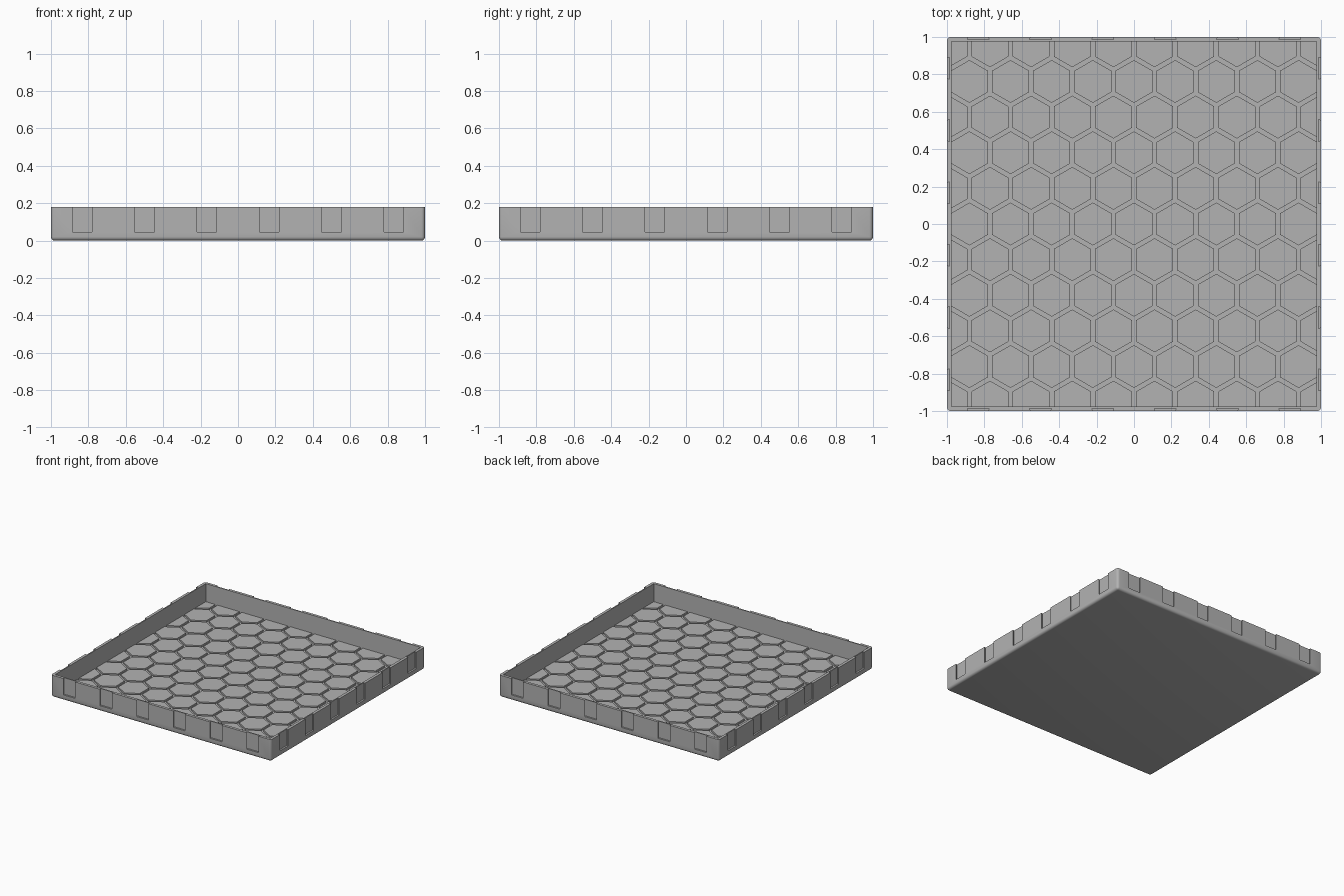
import bpy, bmesh, math
from mathutils import Vector, Matrix

cube = bpy.data.objects.get("Cube")
if cube:
    bpy.data.objects.remove(cube)

HEIGHT, FLOOR, INNER = 0.18, 0.018, 0.977   # tray height, floor level, inner half width
PITCH, GAP, PAD = 0.22, 0.022, 0.014        # hexagon spacing, groove width, pad height

grey = bpy.data.materials.new("mid grey")
grey.use_nodes = True
grey.diffuse_color = (0.45, 0.45, 0.45, 1)
grey.node_tree.nodes["Principled BSDF"].inputs["Base Color"].default_value = (0.45, 0.45, 0.45, 1)


def finish(bm, name):
    bmesh.ops.recalc_face_normals(bm, faces=bm.faces)
    mesh = bpy.data.meshes.new(name)
    bm.to_mesh(mesh)
    bm.free()
    mesh.materials.append(grey)
    obj = bpy.data.objects.new(name, mesh)
    bpy.context.collection.objects.link(obj)
    return obj


def prism(bm, points, z0, z1):
    """Upright solid over a flat outline."""
    face = bm.faces.new([bm.verts.new((x, y, z0)) for x, y in points])
    top = bmesh.ops.extrude_face_region(bm, geom=[face])["geom"]
    verts = [v for v in top if isinstance(v, bmesh.types.BMVert)]
    bmesh.ops.translate(bm, verts=verts, vec=(0, 0, z1 - z0))


def square(r):
    return [(-r, -r), (r, -r), (r, r), (-r, r)]


# Tray body with rounded corners and bottom edge
bm = bmesh.new()
prism(bm, square(1), 0, HEIGHT)
edges = [e for e in bm.edges if any(v.co.z < 0.01 for v in e.verts)]
bmesh.ops.bevel(bm, geom=edges, offset=0.02, segments=4, profile=0.5, affect='EDGES')
tray = finish(bm, "tray")

# Hollow inside
bm = bmesh.new()
prism(bm, square(INNER), FLOOR, HEIGHT + 0.1)
cavity = finish(bm, "cavity_cutter")

# Dovetail slots down from the rim, six on each side
bm = bmesh.new()
for side in range(4):
    turn = Matrix.Rotation(side * math.pi / 2, 2)
    for i in range(6):
        c = (i - 2.5) / 3
        outline = [(c - 0.048, -1.01), (c + 0.048, -1.01), (c + 0.059, -0.986), (c - 0.059, -0.986)]
        prism(bm, [turn @ Vector(p) for p in outline], 0.045, HEIGHT + 0.1)
slots = finish(bm, "slot_cutter")

for cutter in (cavity, slots):
    mod = tray.modifiers.new(cutter.name, 'BOOLEAN')
    mod.operation = 'DIFFERENCE'
    mod.solver = 'EXACT'
    mod.object = cutter
bpy.context.view_layer.objects.active = tray
tray.select_set(True)
for mod in list(tray.modifiers):
    bpy.ops.object.modifier_apply(modifier=mod.name)
for cutter in (cavity, slots):
    bpy.data.objects.remove(cutter)
bpy.ops.object.shade_smooth_by_angle(angle=math.radians(30))

# Raised hexagon pads on the floor, trimmed at the walls
bm = bmesh.new()
radius = (PITCH - GAP) / math.sqrt(3)
rows = range(-6, 7)
for row in rows:
    for col in range(-6, 7):
        cx = (col + (row % 2) / 2) * PITCH
        cy = row * PITCH * math.sqrt(3) / 2
        if abs(cx) < INNER + 0.08 and abs(cy) < INNER + 0.08:
            corners = [math.radians(60 * k + 30) for k in range(6)]
            prism(bm, [(cx + radius * math.cos(a), cy + radius * math.sin(a)) for a in corners],
                  FLOOR - 0.002, FLOOR + PAD)
for axis in ((1, 0, 0), (-1, 0, 0), (0, 1, 0), (0, -1, 0)):
    normal = Vector(axis)
    bmesh.ops.bisect_plane(bm, geom=bm.verts[:] + bm.edges[:] + bm.faces[:], plane_co=normal * (INNER + 0.002),
                           plane_no=normal, clear_outer=True)
finish(bm, "hexagon_pads")
